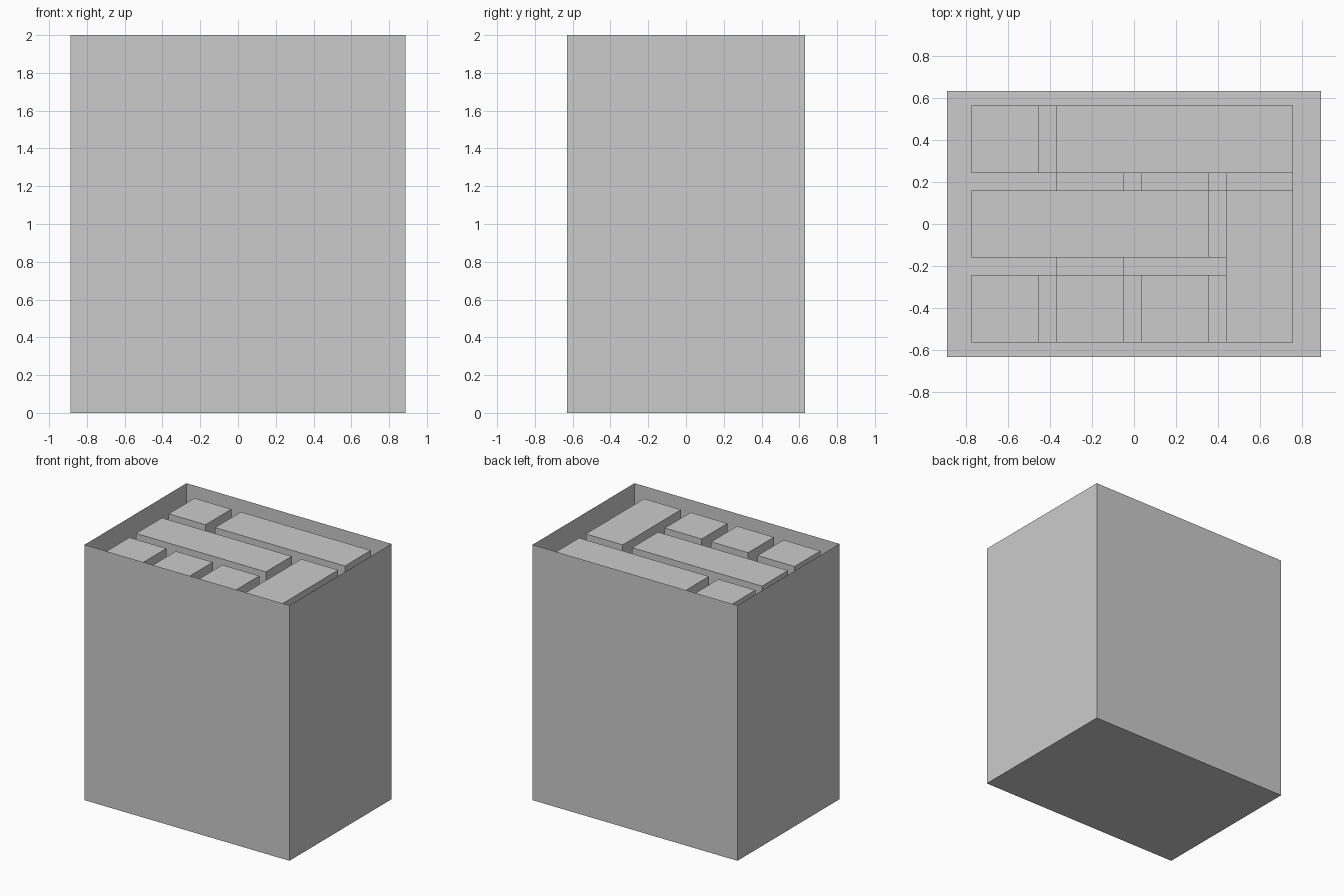
import bpy, bmesh

if "Cube" in bpy.data.objects:
    bpy.data.objects.remove(bpy.data.objects["Cube"])

PITCH, SIZE = 0.4025, 0.32
X0, Y0, Z0 = -0.611, 0.4025, 0.17   # centre of the first cell


def box(name, lo, hi, open_top=False):
    bm = bmesh.new()
    bmesh.ops.create_cube(bm, size=1)
    for v in bm.verts:
        v.co = [(a + b) / 2 + c * (b - a) for a, b, c in zip(lo, hi, v.co)]
    if open_top:
        bm.normal_update()
        top = [f for f in bm.faces if f.normal.z > 0.9]
        bmesh.ops.delete(bm, geom=top, context='FACES_ONLY')
    me = bpy.data.meshes.new(name)
    bm.to_mesh(me)
    bm.free()
    ob = bpy.data.objects.new(name, me)
    bpy.context.collection.objects.link(ob)
    return ob


def block(name, cols, rows, layers):
    """Block filling an inclusive range of grid columns, rows and layers."""
    h = SIZE / 2
    lo = (X0 + cols[0] * PITCH - h, Y0 - rows[1] * PITCH - h, Z0 + layers[0] * PITCH - h)
    hi = (X0 + cols[1] * PITCH + h, Y0 - rows[0] * PITCH + h, Z0 + layers[1] * PITCH + h)
    box(name, lo, hi)


# Thin open-topped container
box("container", (-0.888, -0.631, 0), (0.888, 0.631, 2), open_top=True)

# Packed blocks: columns, rows (back to front), layers (bottom to top)
pieces = [
    # top layer
    ((0, 0), (0, 0), (4, 4)), ((1, 3), (0, 0), (4, 4)), ((0, 2), (1, 1), (4, 4)),
    ((3, 3), (1, 2), (4, 4)), ((0, 0), (2, 2), (1, 4)), ((1, 1), (2, 2), (4, 4)),
    ((2, 2), (2, 2), (4, 4)),
    # second layer down
    ((0, 1), (0, 0), (3, 3)), ((2, 2), (0, 1), (3, 3)), ((3, 3), (0, 1), (3, 3)),
    ((1, 1), (1, 2), (3, 3)), ((0, 0), (1, 1), (1, 3)), ((2, 3), (2, 2), (3, 3)),
    # middle layer
    ((0, 0), (0, 0), (1, 2)), ((1, 1), (0, 1), (2, 2)), ((1, 2), (2, 2), (2, 2)),
    ((2, 3), (0, 0), (2, 2)), ((3, 3), (1, 2), (2, 2)), ((2, 2), (1, 1), (1, 2)),
    # lower layers
    ((1, 1), (0, 1), (1, 1)), ((1, 3), (2, 2), (1, 1)), ((2, 3), (0, 0), (1, 1)),
    ((3, 3), (1, 1), (1, 1)),
] + [((0, 3), (r, r), (0, 0)) for r in range(3)]
for i, p in enumerate(pieces):
    block(f"block_{i + 1}", *p)
